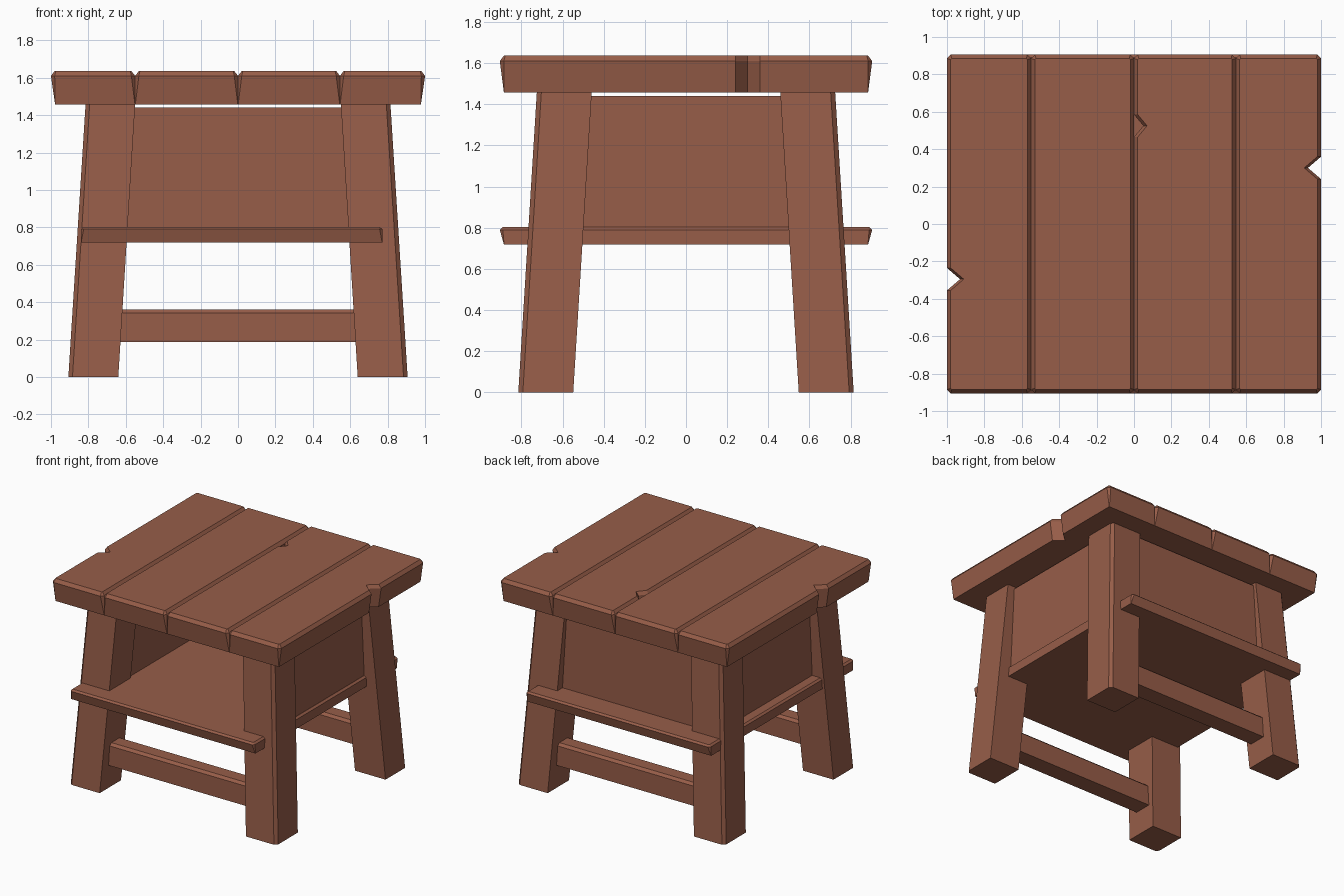
import bpy, bmesh

if "Cube" in bpy.data.objects:
    bpy.data.objects.remove(bpy.data.objects["Cube"])

wood = bpy.data.materials.new("brown wood")
wood.diffuse_color = (0.31, 0.11, 0.066, 1)
wood.use_nodes = True
wood.node_tree.nodes["Principled BSDF"].inputs["Base Color"].default_value = wood.diffuse_color


def loft(name, rings):
    """Closed solid through a stack of rings with equal point counts (bottom to top)."""
    bm = bmesh.new()
    vs = [[bm.verts.new(p) for p in r] for r in rings]
    n = len(vs[0])
    bm.faces.new(vs[0][::-1])
    bm.faces.new(vs[-1])
    for a, b in zip(vs, vs[1:]):
        for i in range(n):
            j = (i + 1) % n
            bm.faces.new((a[i], a[j], b[j], b[i]))
    bmesh.ops.recalc_face_normals(bm, faces=bm.faces)
    me = bpy.data.meshes.new(name)
    bm.to_mesh(me)
    bm.free()
    me.materials.append(wood)
    ob = bpy.data.objects.new(name, me)
    bpy.context.collection.objects.link(ob)
    return ob


def ring(x0, x1, y0, y1, z, c, notch_l=None, notch_r=None, d=0.07):
    """Rectangle with cut corners and optional V notches in its long sides."""
    pts = [(x0 + c, y0), (x1 - c, y0), (x1, y0 + c)]
    if notch_r is not None:
        pts += [(x1, notch_r - .06), (x1 - d, notch_r), (x1, notch_r + .06)]
    pts += [(x1, y1 - c), (x1 - c, y1), (x0 + c, y1), (x0, y1 - c)]
    if notch_l is not None:
        pts += [(x0, notch_l + .06), (x0 + d, notch_l), (x0, notch_l - .06)]
    pts.append((x0, y0 + c))
    return [(x, y, z) for x, y in pts]


def board(name, x0, x1, y0, y1, zs, taper_l=0, taper_r=0, taper_y=0, bev=.02, **notch):
    """Board with chamfered top, sides leaning in towards the bottom."""
    return loft(name, [
        ring(x0 + taper_l, x1 - taper_r, y0 + taper_y, y1 - taper_y, zs[0], .001, **notch),
        ring(x0, x1, y0, y1, zs[1], bev, **notch),
        ring(x0 + bev, x1 - bev, y0 + bev, y1 - bev, zs[2], bev * .3, **notch)])


# table top planks, three of them nicked along one side
edges = [-1, -.55, 0, .545, 1]
nicks = [dict(notch_l=-.295), {}, dict(notch_l=.525, d=.05), dict(notch_r=.30)]
for i in range(4):
    board(f"top_plank_{i + 1}", edges[i], edges[i + 1], -.905, .905, (1.457, 1.61, 1.636),
          taper_l=.022 if i == 0 else 0, taper_r=.022 if i == 3 else 0,
          taper_y=.02, **nicks[i])

# shelf, slightly off centre and reaching past the legs
board("shelf", -.84, .772, -.905, .905, (.718, .79, .803), taper_y=.02, bev=.015)


# splayed legs with the outer edge chamfered
def leg_ring(sx, sy, xi, xo, yi, yo, z, c=.022):
    pts = [(xi, yi), (xo, yi), (xo, yo - c), (xo - c, yo), (xi, yo)]
    return [(sx * x, sy * y, z) for x, y in pts]


for sx, side in ((-1, "left"), (1, "right")):
    for sy, end in ((-1, "front"), (1, "back")):
        loft(f"{end}_{side}_leg", [
            leg_ring(sx, sy, .64, .907, .548, .815, 0),
            leg_ring(sx, sy, .55, .815, .458, .725, 1.458)])

# low stretchers, front and back
for sy, end in ((-1, "front"), (1, "back")):
    y0, y1 = sorted((sy * .72, sy * .58))
    board(f"{end}_stretcher", -.66, .66, y0, y1, (.187, .343, .362))


# walls around the compartment, open at the front
def box(name, x0, x1, y0, y1, z0, z1):
    loft(name, [[(x0, y0, z), (x1, y0, z), (x1, y1, z), (x0, y1, z)] for z in (z0, z1)])


box("left_wall", -.755, -.61, -.56, .56, .80, 1.44)
box("right_wall", .61, .755, -.56, .56, .80, 1.44)
box("back_wall", -.62, .62, .60, .70, .80, 1.44)
